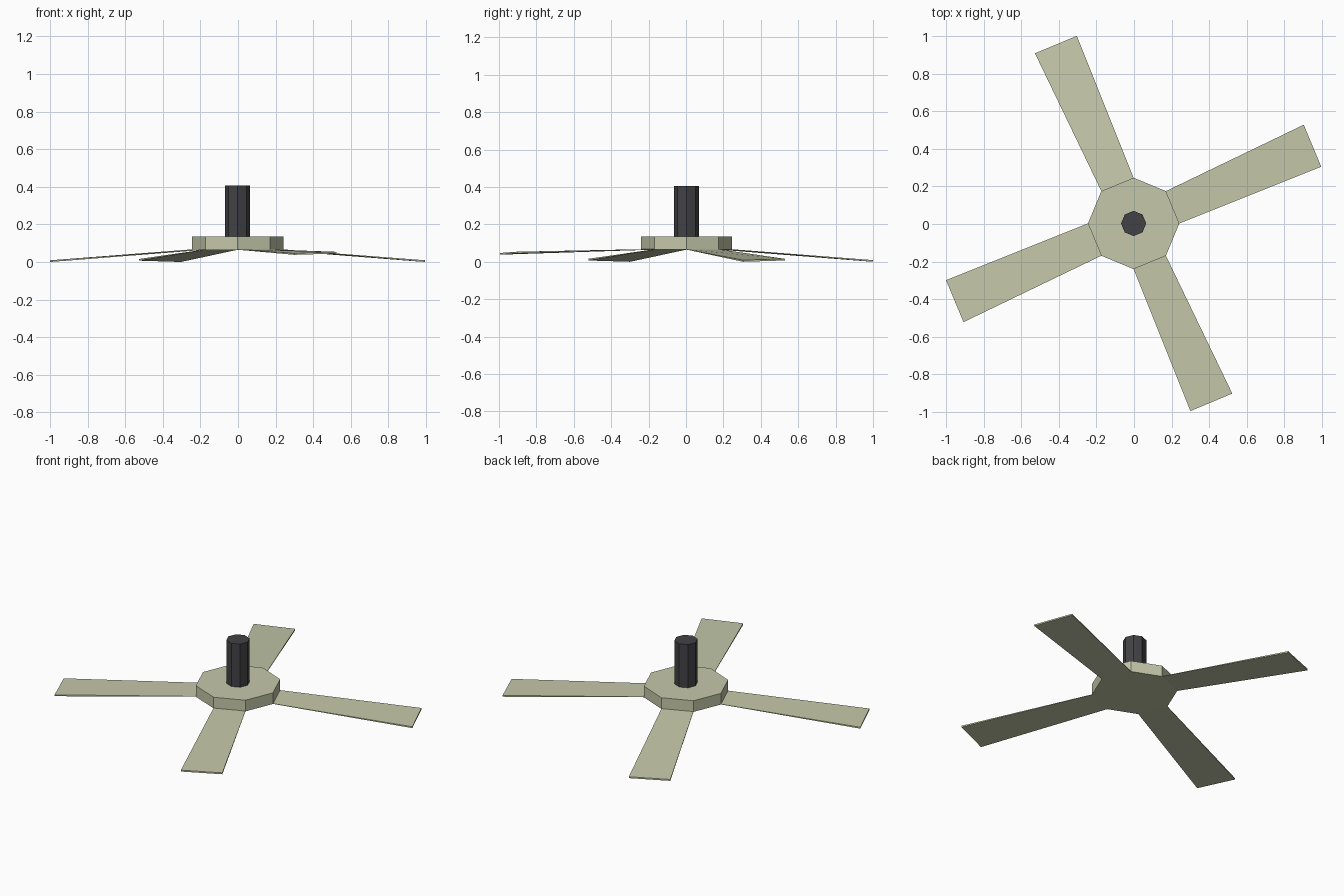
import bpy, bmesh, math
from mathutils import Matrix, Vector

if "Cube" in bpy.data.objects:
    bpy.data.objects.remove(bpy.data.objects["Cube"])

CX, CY = -0.002, 0.003


def material(name, colour):
    m = bpy.data.materials.new(name)
    m.diffuse_color = (*colour, 1)
    m.use_nodes = True
    m.node_tree.nodes["Principled BSDF"].inputs["Base Color"].default_value = m.diffuse_color
    return m


def octagon_prism(name, radius, z0, z1, mat):
    bm = bmesh.new()
    bmesh.ops.create_cone(bm, cap_ends=True, segments=8, radius1=radius, radius2=radius,
                          depth=z1 - z0, matrix=Matrix.Translation((CX, CY, (z0 + z1) / 2)))
    return finish(name, bm, mat)


def finish(name, bm, mat):
    bmesh.ops.recalc_face_normals(bm, faces=bm.faces)
    me = bpy.data.meshes.new(name)
    bm.to_mesh(me)
    bm.free()
    me.materials.append(mat)
    ob = bpy.data.objects.new(name, me)
    bpy.context.collection.objects.link(ob)
    return ob


def blade(name, angle, tip_z, mat):
    # drooping wedge: thin at the hub edge, thicker and slightly pitched at the tip
    r, c = 0.243, 0.243 * math.sqrt(0.5)
    outline = [(r, 0, 0.065, 0.002), (0.998, 0.302, tip_z, 0.009),
               (0.905, 0.525, tip_z + 0.007, 0.009), (c, c, 0.065, 0.002)]
    bm = bmesh.new()
    low = [bm.verts.new((x, y, z)) for x, y, z, t in outline]
    top = [bm.verts.new((x, y, z + t)) for x, y, z, t in outline]
    bm.faces.new(low[::-1])
    bm.faces.new(top)
    for i in range(4):
        j = (i + 1) % 4
        bm.faces.new((low[i], low[j], top[j], top[i]))
    turn = Matrix.Translation(Vector((CX, CY, 0))) @ Matrix.Rotation(angle, 4, 'Z')
    bmesh.ops.transform(bm, matrix=turn, verts=bm.verts)
    return finish(name, bm, mat)


pale = material("pale_olive", (0.56, 0.58, 0.40))
dark = material("dark_grey", (0.055, 0.055, 0.06))

# Hub and shaft
octagon_prism("hub", 0.243, 0.065, 0.135, pale)
octagon_prism("shaft", 0.067, 0.135, 0.406, dark)

# Four blades; the front one droops less
for i, (side, tip_z) in enumerate([("right", 0.0), ("back", 0.0), ("left", 0.0), ("front", 0.038)]):
    blade(side + "_blade", i * math.pi / 2, tip_z, pale)
